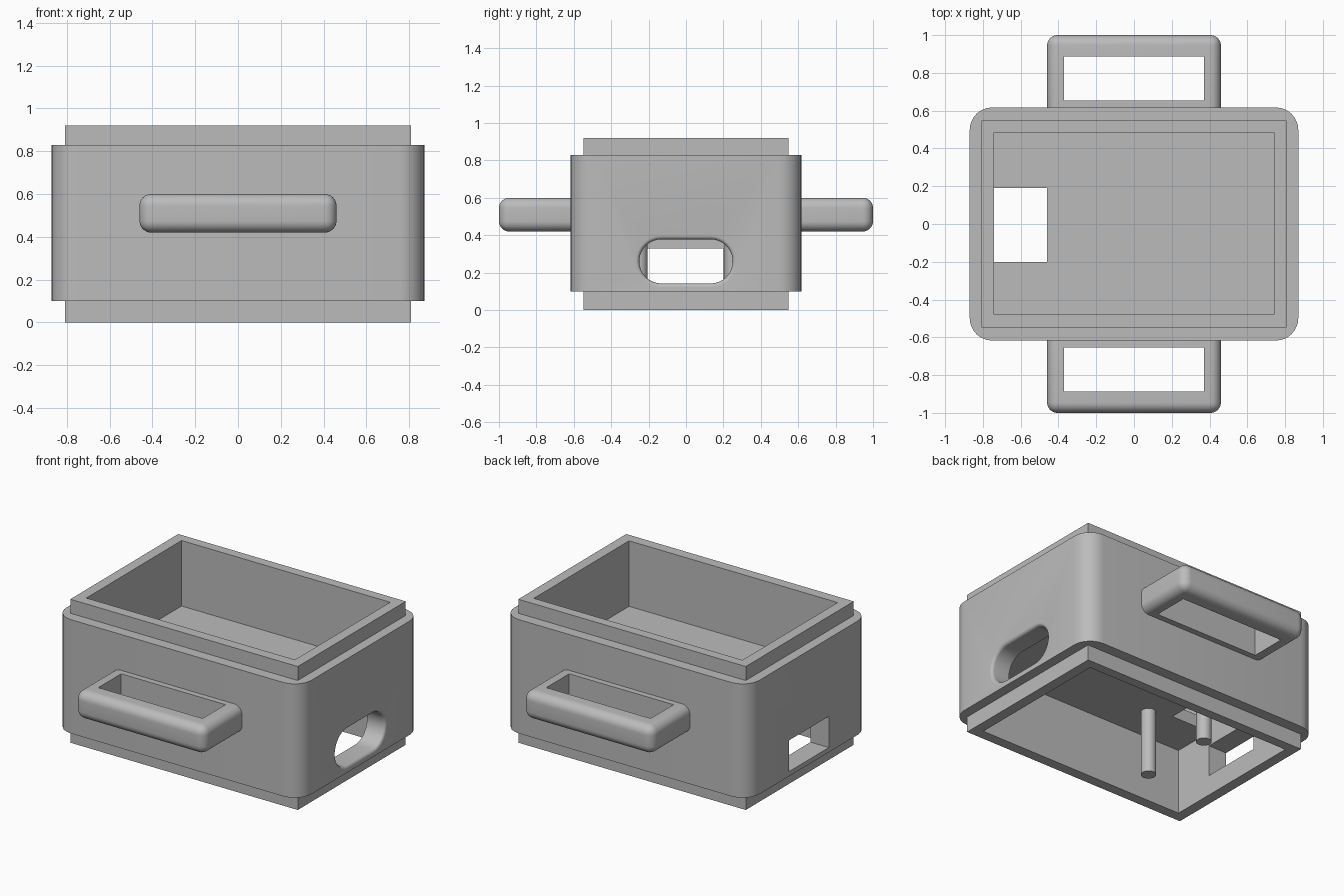
import bpy, bmesh, math

if "Cube" in bpy.data.objects:
    bpy.data.objects.remove(bpy.data.objects["Cube"])

GREY = bpy.data.materials.new("plain_grey")
COLOUR = (0.5, 0.5, 0.5, 1)
GREY.diffuse_color = COLOUR
GREY.use_nodes = True
GREY.node_tree.nodes["Principled BSDF"].inputs["Base Color"].default_value = COLOUR


def make(name, bm):
    bmesh.ops.recalc_face_normals(bm, faces=bm.faces)
    mesh = bpy.data.meshes.new(name)
    bm.to_mesh(mesh)
    bm.free()
    mesh.materials.append(GREY)
    ob = bpy.data.objects.new(name, mesh)
    bpy.context.collection.objects.link(ob)
    return ob


def box(name, x, y, z, radius=0, vertical_only=False):
    """Box between (low, high) pairs, with optional rounded edges."""
    bm = bmesh.new()
    bmesh.ops.create_cube(bm, size=1)
    for v in bm.verts:
        v.co = [lo if c < 0 else hi for c, (lo, hi) in zip(v.co, (x, y, z))]
    if radius:
        edges = [e for e in bm.edges
                 if not vertical_only or abs(e.verts[0].co.z - e.verts[1].co.z) > 0.01]
        bmesh.ops.bevel(bm, geom=edges, offset=radius, segments=8,
                        profile=0.5, affect='EDGES')
    return make(name, bm)


def combine(target, tool, operation):
    mod = target.modifiers.new(operation, 'BOOLEAN')
    mod.operation, mod.object, mod.solver = operation, tool, 'EXACT'
    bpy.context.view_layer.objects.active = target
    bpy.ops.object.modifier_apply(modifier=mod.name)
    bpy.data.objects.remove(tool)


def smooth(ob):
    bpy.ops.object.select_all(action='DESELECT')
    ob.select_set(True)
    bpy.context.view_layer.objects.active = ob
    bpy.ops.object.shade_smooth_by_angle(angle=math.radians(30))


def flared_slot(y_half, z_mid, radius, wall_x, flare):
    """Stadium-shaped cutter along x that flares out at the outer wall."""
    stations = [(wall_x - 0.25, 0)]
    for i in range(7):
        a = math.pi / 2 * i / 6
        stations.append((wall_x - flare + flare * math.sin(a), flare * (1 - math.cos(a))))
    stations.append((wall_x + 0.05, flare))
    bm = bmesh.new()
    rings = []
    for x, grow in stations:
        ring = []
        for i in range(34):
            a = -math.pi / 2 + math.pi * (i % 17) / 16 + math.pi * (i // 17)
            centre = (y_half - radius) * (1 if i < 17 else -1)
            r = radius + grow
            ring.append(bm.verts.new((x, centre + r * math.cos(a), z_mid + r * math.sin(a))))
        rings.append(ring)
    for a, b in zip(rings, rings[1:]):
        for i in range(34):
            j = (i + 1) % 34
            bm.faces.new((a[i], a[j], b[j], b[i]))
    bm.faces.new(rings[0])
    bm.faces.new(rings[-1])
    return make("slot_cutter", bm)


# Rounded case with a stepped collar above and below
case = box("case", (-0.87, 0.87), (-0.617, 0.617), (0.1, 0.83), 0.12, True)
combine(case, box("collar", (-0.807, 0.807), (-0.547, 0.547), (0, 0.92)), 'UNION')

# Upper tray, lower compartment, floor opening and rear window
INNER_X, INNER_Y = (-0.74, 0.74), (-0.48, 0.485)
cuts = [
    box("tray_cutter", INNER_X, INNER_Y, (0.5, 1.1)),
    box("compartment_cutter", INNER_X, INNER_Y, (-0.2, 0.42)),
    box("floor_cutter", (-0.74, -0.46), (-0.2, 0.19), (0.35, 0.6)),
    box("window_cutter", (-1, -0.6), (-0.205, 0.2), (0.13, 0.33)),
    flared_slot(0.25, 0.26, 0.118, 0.87, 0.02),
]
for cut in cuts:
    combine(case, cut, 'DIFFERENCE')
smooth(case)

# Carrying handles on the front and back
for side, name in ((-1, "front_handle"), (1, "back_handle")):
    handle = box(name, (-0.46, 0.46), sorted((side * 0.53, side)), (0.42, 0.6), 0.055)
    hole = box("hole_cutter", (-0.37, 0.37), sorted((side * 0.655, side * 0.887)), (0.3, 0.7))
    combine(handle, hole, 'DIFFERENCE')
    smooth(handle)

# Pegs hanging under the floor
for side, name in ((-1, "front_peg"), (1, "back_peg")):
    bm = bmesh.new()
    bmesh.ops.create_cone(bm, cap_ends=True, segments=32, radius1=0.045,
                          radius2=0.045, depth=0.44)
    bmesh.ops.translate(bm, verts=bm.verts, vec=(-0.32, side * 0.25, 0.22))
    smooth(make(name, bm))
